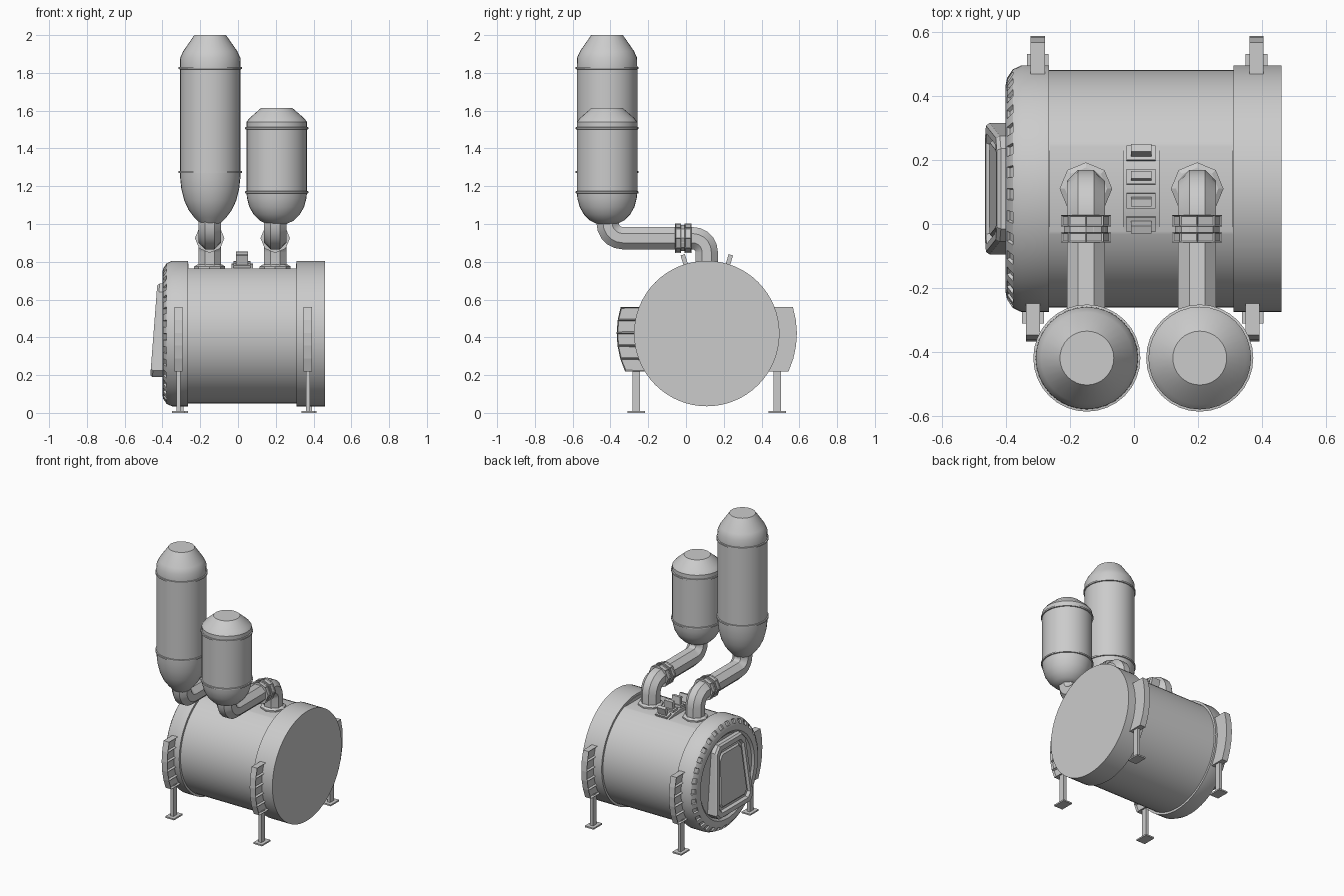
import bpy, bmesh
from math import sin, cos, pi, sqrt, radians
from mathutils import Matrix, Vector

if "Cube" in bpy.data.objects:
    bpy.data.objects.remove(bpy.data.objects["Cube"])

CY, CZ = 0.11, 0.42          # barrel axis


def finish(bm, name, smooth=None):
    bmesh.ops.recalc_face_normals(bm, faces=bm.faces)
    me = bpy.data.meshes.new(name)
    bm.to_mesh(me)
    bm.free()
    ob = bpy.data.objects.new(name, me)
    bpy.context.collection.objects.link(ob)
    bpy.ops.object.select_all(action='DESELECT')
    ob.select_set(True)
    bpy.context.view_layer.objects.active = ob
    if smooth:
        bpy.ops.object.shade_smooth_by_angle(angle=radians(smooth))
    return ob


def skin(bm, rings, caps=True):
    """Join rings of equal point count into a closed tube; returns faces per band."""
    vs = [[bm.verts.new(p) for p in r] for r in rings]
    n = len(vs[0])
    bands = [[bm.faces.new((a[i], a[(i + 1) % n], b[(i + 1) % n], b[i])) for i in range(n)]
             for a, b in zip(vs, vs[1:])]
    ends = [bm.faces.new(vs[0]), bm.faces.new(vs[-1])] if caps else []
    bmesh.ops.recalc_face_normals(bm, faces=bm.faces)
    return bands, ends


def box(bm, x, y, z, matrix=Matrix()):
    """Box from (min, max) pairs."""
    m = matrix @ Matrix.Translation((sum(x) / 2, sum(y) / 2, sum(z) / 2)) \
        @ Matrix.Diagonal((x[1] - x[0], y[1] - y[0], z[1] - z[0], 1))
    bmesh.ops.create_cube(bm, size=1, matrix=m)


# Barrel: lathe around x, with stepped front end, rim slots and two flat seats on top
N = 64
profile = [(-.388, .285), (-.40, .30), (-.40, .325), (-.396, .345), (-.378, .372), (-.35, .385),
           (-.265, .385), (-.265, .37), (.31, .37), (.31, .385), (.46, .385)]
bm = bmesh.new()
bands, _ = skin(bm, [[(x, CY + r * sin(2 * pi * i / N), CZ + r * cos(2 * pi * i / N))
                      for i in range(N)] for x, r in profile])
barrel = finish(bm, "barrel")
bm = bmesh.new()
for x in ((-.262, -.035), (.08, .307)):
    box(bm, x, (-.1, .32), (.765, .9))
cutter = finish(bm, "seat_cutter")
mod = barrel.modifiers.new("seats", 'BOOLEAN')
mod.operation, mod.solver, mod.object = 'DIFFERENCE', 'EXACT', cutter
bpy.context.view_layer.objects.active = barrel
bpy.ops.object.modifier_apply(modifier=mod.name)
bpy.data.objects.remove(cutter)
bm = bmesh.new()
bm.from_mesh(barrel.data)
slots = []
for f in bm.faces:
    c = f.calc_center_median()
    if abs(c.x + .387) < .003 and .34 < sqrt((c.y - CY) ** 2 + (c.z - CZ) ** 2) < .37:
        slots.append((Vector((c.y - CY, c.z - CZ)).angle_signed(Vector((0, 1))), f))
slots.sort(key=lambda s: s[0])
bmesh.ops.inset_individual(bm, faces=[f for _, f in slots[::2]], thickness=.003, depth=-.01)
bm.to_mesh(barrel.data)
bm.free()
barrel.select_set(True)
bpy.context.view_layer.objects.active = barrel
bpy.ops.object.shade_smooth_by_angle(angle=radians(25))

# Door: tapered slab with a leaning, recessed face
half = [(.17, .19), (.205, .225), (.165, .64), (.125, .685)]
outline = half + [(-y, z) for y, z in reversed(half)]


def door_ring(scale, offset, back=None):
    pts = []
    for y, z in outline:
        zz = .43 + (z - .43) * scale
        front = -.465 + (zz - .19) / .495 * .038 + offset
        pts.append((back if back else front, CY + y * scale, zz))
    return pts


bm = bmesh.new()
skin(bm, [door_ring(1, 0, -.375), door_ring(1, .012), door_ring(.96, 0), door_ring(.84, 0),
          door_ring(.8, .018), door_ring(.74, .018), door_ring(.70, .008)])
finish(bm, "door")

# Four legs: curved side bracket with pockets, post and foot plate
for name, side, x in (("front_left", -1, -.315), ("front_right", -1, .37),
                      ("back_left", 1, -.30), ("back_right", 1, .382)):
    bm = bmesh.new()
    rings = []
    for k in range(6):
        z = .22 + .34 * k / 5
        yi, yo = (CY + side * sqrt(r * r - (z - CZ) ** 2) for r in (.378, .477))
        rings.append([(x - .022, yi, z), (x + .022, yi, z), (x + .022, yo, z), (x - .022, yo, z)])
    bands, _ = skin(bm, rings)
    edge = 1 if side < 0 else 3        # pockets face +x in front, -x at the back
    bmesh.ops.inset_individual(bm, faces=[b[edge] for b in bands], thickness=.008, depth=-.014)
    finish(bm, name + "_bracket")
    bm = bmesh.new()
    y = CY + side * .373
    box(bm, (x - .011, x + .011), (y - .02, y + .02), (.008, .23))
    box(bm, (x - .034, x + .034), (y - .047, y + .047), (0, .01))
    finish(bm, name + "_leg")

# Four small vents standing radially on the ridge between the seats
bm = bmesh.new()
for a in (-17, -5.7, 5.7, 17):
    m = Matrix.Translation((.022, CY, CZ)) @ Matrix.Rotation(radians(-a), 4, 'X')
    box(bm, (-.045, .045), (-.023, .023), (.36, .384), m)
    box(bm, (-.032, .032), (-.012, .012), (.38, .436), m)
finish(bm, "ridge_vents")


# Pipes: octagon swept along a path in the y-z plane
def octagon(x, y, z, r, direction, phase=.5):
    n = (-sin(direction), cos(direction))
    return [(x + r * cos((i + phase) * pi / 4), y + r * n[0] * sin((i + phase) * pi / 4),
             z + r * n[1] * sin((i + phase) * pi / 4)) for i in range(8)]


path = [(CY, .75, pi / 2)]
for k in range(6):
    a = pi / 2 * k / 5
    path.append((.035 + .075 * cos(a), .85 + .075 * sin(a), a + pi / 2))
for k in range(6):
    a = pi / 2 * k / 5
    path.append((-.335 - .08 * sin(a), 1.005 - .08 * cos(a), pi - a))
path.append((-.415, 1.04, pi / 2))

for name, x in (("left", -.15), ("right", .197)):
    bm = bmesh.new()
    skin(bm, [octagon(x, y, z, .064, d) for y, z, d in path])
    finish(bm, name + "_pipe", 30)
    bm = bmesh.new()
    skin(bm, [octagon(x, CY, z, r, pi / 2, 0) for z, r in ((.76, .082), (.775, .082), (.785, .066))])
    finish(bm, name + "_pipe_flange")
    bm = bmesh.new()
    for y0, y1 in ((-.058, -.026), (-.008, .028)):
        bands, _ = skin(bm, [octagon(x, y, .925, .078, 0, 0) for y in (y0, y1)])
        bmesh.ops.inset_individual(bm, faces=bands[0], thickness=.006, depth=-.005)
    skin(bm, [octagon(x, y, .925, .069, 0, 0) for y in (-.03, -.004)])
    finish(bm, name + "_pipe_collar")


# Tanks: lathed vessels with two raised hoops
def tank(name, x, lower, upper, hoops):
    def hoop(z):
        return [(.16, z - .006), (.167, z - .005), (.167, z + .005), (.16, z + .006)]
    prof = lower + hoop(hoops[0]) + hoop(hoops[1]) + upper
    bm = bmesh.new()
    skin(bm, [[(x + r * cos(2 * pi * i / 32), -.418 + r * sin(2 * pi * i / 32), z)
               for i in range(32)] for r, z in prof])
    finish(bm, name, 28)


tank("tall_tank", -.147,
     [(.052, 1.0), (.085, 1.035), (.115, 1.075), (.138, 1.125), (.153, 1.185), (.159, 1.24)],
     [(.159, 1.88), (.143, 1.915), (.084, 2.0)], (1.275, 1.825))
tank("short_tank", .205,
     [(.052, 1.0), (.09, 1.018), (.122, 1.05), (.145, 1.09), (.157, 1.135)],
     [(.16, 1.54), (.145, 1.56), (.084, 1.613)], (1.168, 1.507))
